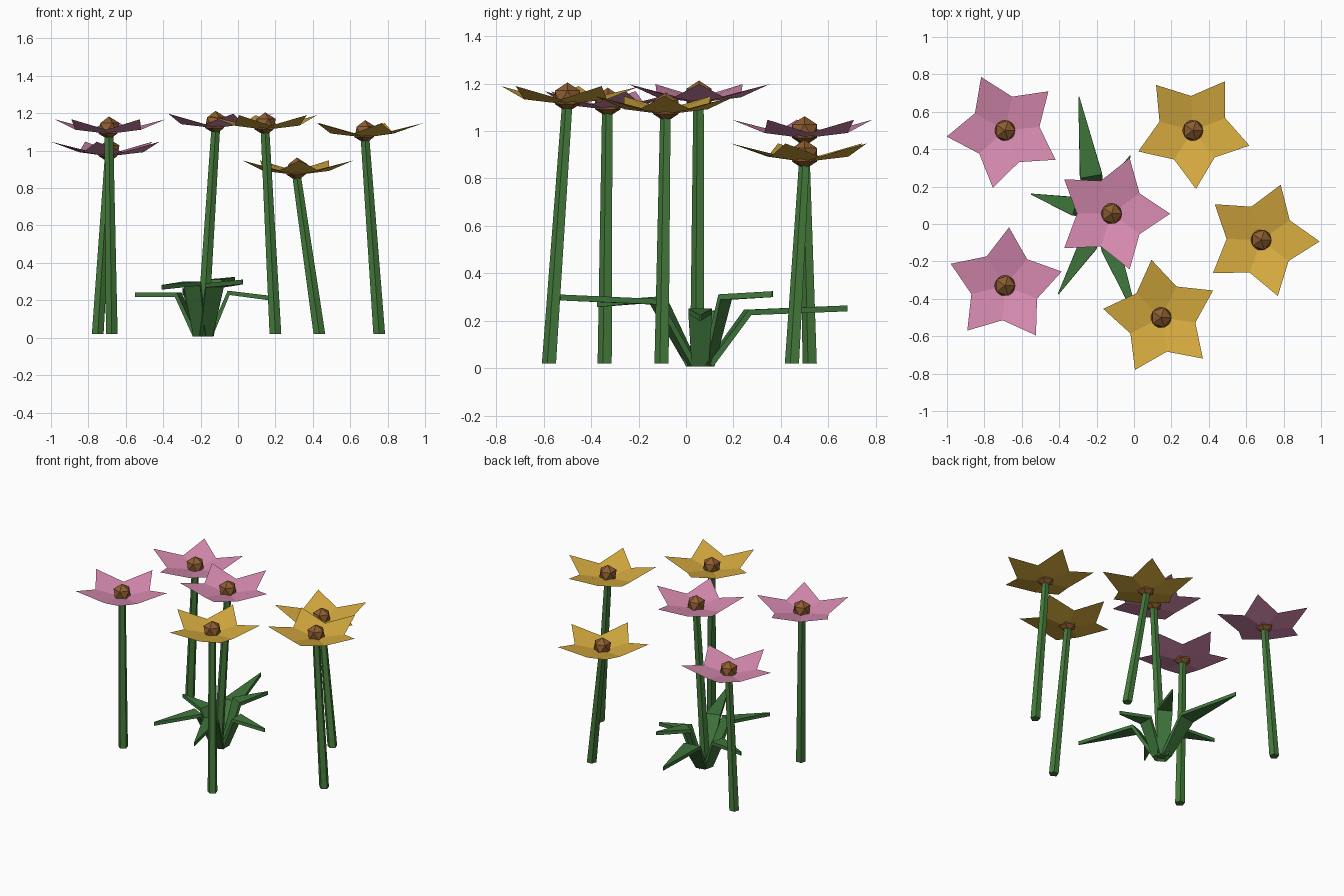
import bpy, bmesh, math
from mathutils import Vector

if "Cube" in bpy.data.objects:
    bpy.data.objects.remove(bpy.data.objects["Cube"])


def material(name, rgb):
    m = bpy.data.materials.new(name)
    m.diffuse_color = (*rgb, 1)
    m.use_nodes = True
    m.node_tree.nodes["Principled BSDF"].inputs["Base Color"].default_value = m.diffuse_color
    return m


PINK = material("petal_pink", (0.69, 0.26, 0.44))
YELLOW = material("petal_yellow", (0.68, 0.41, 0.05))
BROWN = material("core_brown", (0.27, 0.11, 0.03))
GREEN = material("stem_green", (0.06, 0.20, 0.045))
LEAF = material("leaf_green", (0.05, 0.18, 0.045))


def finish(bm, name, mat, recalc=True):
    if recalc:
        bmesh.ops.recalc_face_normals(bm, faces=bm.faces[:])
    me = bpy.data.meshes.new(name)
    bm.to_mesh(me)
    bm.free()
    me.materials.append(mat)
    ob = bpy.data.objects.new(name, me)
    bpy.context.collection.objects.link(ob)
    return ob


def polar(c, r, deg, dz):
    a = math.radians(deg)
    return c + Vector((r * math.cos(a), r * math.sin(a), dz))


def stem(base, top):
    # five-sided tapering stalk
    bm = bmesh.new()
    rings = []
    for c, r in ((base, 0.033), (top, 0.0245)):
        rings.append([bm.verts.new(polar(c, r, -90 + 72 * i, 0)) for i in range(5)])
    for i in range(5):
        j = (i + 1) % 5
        bm.faces.new((rings[0][i], rings[0][j], rings[1][j], rings[1][i]))
    bm.faces.new(rings[0])
    bm.faces.new(rings[1])
    finish(bm, "stem", GREEN)


def petals(c, turn, mat):
    # open five-pointed cup, creased between petals
    bm = bmesh.new()
    mid = bm.verts.new(c + Vector((0, 0, -0.03)))
    tips = [bm.verts.new(polar(c, 0.313, turn + 72 * i, 0.048)) for i in range(5)]
    dips = [bm.verts.new(polar(c, 0.185, turn + 36 + 72 * i, -0.008)) for i in range(5)]
    for i in range(5):
        bm.faces.new((mid, dips[i - 1], tips[i], dips[i]))
    finish(bm, "petals", mat, recalc=False)


def core(c):
    bm = bmesh.new()
    bmesh.ops.create_icosphere(bm, subdivisions=1, radius=0.063)
    bmesh.ops.translate(bm, verts=bm.verts[:], vec=c)
    finish(bm, "flower_core", BROWN)


def leaf(bend, tip, half):
    # slab rising from the clump, bent outward and tapering to a point
    root = Vector((-0.185, 0.06, 0))
    bend, tip = Vector(bend), Vector(tip)
    out = (tip - root) * Vector((1, 1, 0))
    out.normalize()
    side = Vector((-out.y, out.x, 0))
    up = Vector((0, 0, 1))
    stations = [(root + out * 0.04 + up * 0.015, 0.036, (up - out).normalized()),
                (bend, half, (up - out * 0.45).normalized()),
                (tip, 0.003, up)]
    bm = bmesh.new()
    rings = []
    for p, w, n in stations:
        rings.append([bm.verts.new(p + side * w * s + n * 0.0125 * t)
                      for s, t in ((-1, -1), (1, -1), (1, 1), (-1, 1))])
    for a, b in zip(rings, rings[1:]):
        for i in range(4):
            j = (i + 1) % 4
            bm.faces.new((a[i], a[j], b[j], b[i]))
    bm.faces.new(rings[0])
    bm.faces.new(rings[-1])
    finish(bm, "leaf", LEAF)


# head centre, stem foot, petal rotation, colour
flowers = [
    ((-0.69, 0.50, 1.00), (-0.75, 0.525), 42, PINK),
    ((-0.69, -0.33, 1.12), (-0.675, -0.34), 14, PINK),
    ((-0.12, 0.055, 1.15), (-0.19, 0.05), 0, PINK),
    ((0.315, 0.50, 0.90), (0.435, 0.45), 57, YELLOW),
    ((0.68, -0.085, 1.10), (0.755, -0.10), -1.5, YELLOW),
    ((0.145, -0.50, 1.142), (0.20, -0.575), 27.5, YELLOW),
]
for head, foot, turn, mat in flowers:
    head = Vector(head)
    stem(Vector((*foot, 0.02)), head - Vector((0, 0, 0.045)))
    petals(head, turn, mat)
    core(head)

# ground clump: bend point, tip point, half width at bend
for bend, tip, half in [
    ((-0.23, 0.26, 0.235), (-0.295, 0.68, 0.252), 0.06),
    ((-0.32, 0.095, 0.23), (-0.55, 0.16, 0.23), 0.05),
    ((-0.245, -0.11, 0.29), (-0.405, -0.375, 0.27), 0.05),
    ((-0.125, -0.13, 0.28), (0.025, -0.53, 0.298), 0.05),
    ((-0.125, 0.165, 0.30), (-0.02, 0.365, 0.312), 0.05),
    ((-0.05, 0.06, 0.24), (0.17, 0.06, 0.212), 0.05),
]:
    leaf(bend, tip, half)
